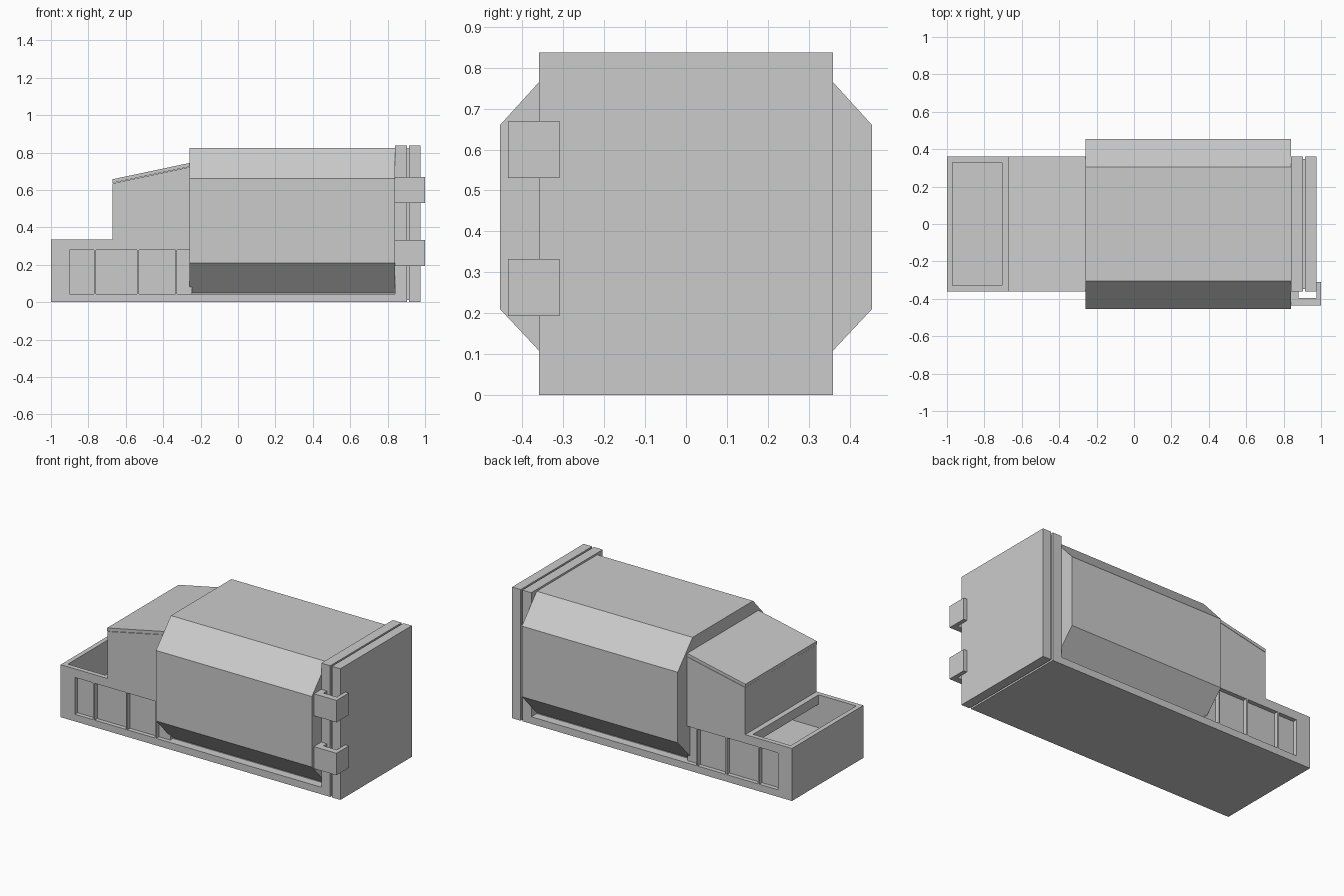
import bpy

if "Cube" in bpy.data.objects:
    bpy.data.objects.remove(bpy.data.objects["Cube"])


def make_mesh(name, verts, faces):
    me = bpy.data.meshes.new(name)
    me.from_pydata(verts, [], faces)
    me.update()
    ob = bpy.data.objects.new(name, me)
    bpy.context.collection.objects.link(ob)
    return ob


def boxes(name, specs, mirror=False):
    """Each spec is (x0, x1, y0, y1, z0, z1); mirror copies across y = 0."""
    verts, faces = [], []
    for x0, x1, y0, y1, z0, z1 in specs:
        n = len(verts)
        verts += [(x, y, z) for z in (z0, z1)
                  for x, y in ((x0, y0), (x1, y0), (x1, y1), (x0, y1))]
        quads = [(3, 2, 1, 0), (4, 5, 6, 7), (0, 1, 5, 4),
                 (1, 2, 6, 5), (2, 3, 7, 6), (3, 0, 4, 7)]
        faces += [tuple(n + i for i in q) for q in quads]
    ob = make_mesh(name, verts, faces)
    if mirror:
        m = ob.modifiers.new("mirror", 'MIRROR')
        m.use_axis = (False, True, False)
        m.use_mirror_merge = False
    return ob


def prism(name, ring_a, ring_b):
    """Closed solid between two matching rings, counter-clockwise seen from ring_b."""
    n = len(ring_a)
    faces = [tuple(reversed(range(n))), tuple(range(n, 2 * n))]
    faces += [(i, (i + 1) % n, n + (i + 1) % n, n + i) for i in range(n)]
    return make_mesh(name, ring_a + ring_b, faces)


W = 0.36      # half width of the base
PANEL = 0.333  # half width at the recessed panels
NOSE, CAB, BODY, END = -1.0, -0.67, -0.26, 0.84

# Base: bottom plate, raised inner floor, core under the body, bulkhead
boxes("bottom_plate", [(NOSE, END, -W, W, 0, 0.045)])
boxes("tray_floor", [(-0.97, -0.25, -0.33, 0.33, 0.045, 0.125)])
boxes("body_core", [(-0.245, END, -0.305, 0.305, 0.045, 0.3)])
boxes("bulkhead", [(-0.275, -0.245, -PANEL, PANEL, 0.045, 0.3)])

# Nose wall and the deck around the tray opening
boxes("nose_wall", [(NOSE, -0.97, -W, W, 0.045, 0.335)])
boxes("deck", [(-0.705, -0.25, -0.33, 0.33, 0.275, 0.335)])

# Recessed side panels, framed by a corner post, top rail and thin ribs
boxes("side_panels", [(-0.97, -0.245, 0.33, PANEL, 0.045, 0.28)], True)
boxes("side_rails", [(-0.97, -0.25, 0.33, W, 0.28, 0.335)], True)
boxes("corner_posts", [(-0.97, -0.9, PANEL, W, 0.045, 0.28)], True)
boxes("side_ribs", [(x, x + 0.01, PANEL, W, 0.045, 0.28)
                    for x in (-0.77, -0.54, -0.335)], True)


# Cabin with sloping top and a roof slab
def cabin_profile(y, low_front, low_back, high_front, high_back, x0):
    return [(x0, y, low_front), (BODY, y, low_back),
            (BODY, y, high_back), (x0, y, high_front)]


for name, args in (("cabin", (0.335, 0.335, 0.635, 0.722, CAB)),
                   ("cabin_roof", (0.637, 0.724, 0.657, 0.744, CAB - 0.002))):
    prism(name, cabin_profile(W, *args), cabin_profile(-W, *args))

# Eight-sided main body
half = [(0.305, 0.05), (0.455, 0.21), (0.455, 0.66), (0.305, 0.825)]
outline = half + [(-y, z) for y, z in reversed(half)]
prism("main_body", [(BODY, y, z) for y, z in outline],
      [(END, y, z) for y, z in outline])

# End frame, sunken seal and door
boxes("end_frame", [(END, 0.903, -W, W, 0, 0.837)])
boxes("door_seal", [(0.903, 0.915, -0.347, 0.347, 0.012, 0.825)])
boxes("door", [(0.915, 0.975, -W, W, 0, 0.837)])

# Bracket-shaped hinges on the front side of the door
hinge = [(0.84, -0.435), (1.0, -0.435), (1.0, -0.31), (0.975, -0.31),
         (0.975, -0.395), (0.88, -0.395), (0.88, -0.36), (0.84, -0.36)]
for name, z0, z1 in (("lower_hinge", 0.193, 0.333), ("upper_hinge", 0.53, 0.67)):
    prism(name, [(x, y, z0) for x, y in hinge], [(x, y, z1) for x, y in hinge])
